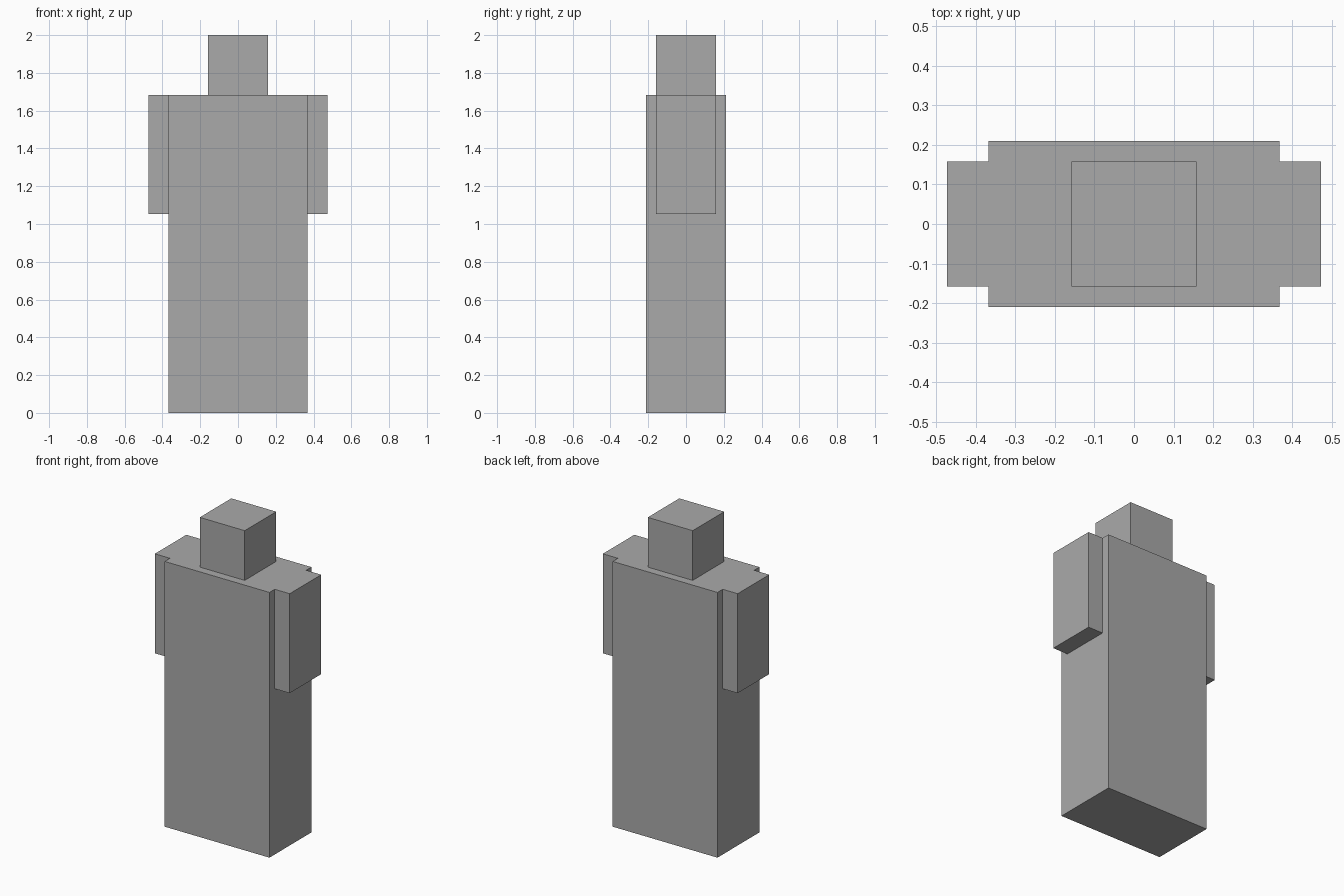
import bpy

cube = bpy.data.objects.get("Cube")
if cube:
    bpy.data.objects.remove(cube, do_unlink=True)

# Whole figure is built on a block grid, 19 blocks tall
U = 2 / 19

grey = bpy.data.materials.new("plain_grey")
grey.use_nodes = True
colour = (0.4, 0.4, 0.4, 1)
grey.diffuse_color = colour
grey.node_tree.nodes["Principled BSDF"].inputs["Base Color"].default_value = colour


def block(name, size, x, bottom):
    """Box with its size, x centre and bottom height given in blocks."""
    bpy.ops.mesh.primitive_cube_add(size=1, location=(x * U, 0, (bottom + size[2] / 2) * U))
    obj = bpy.context.object
    obj.name = name
    obj.scale = [s * U for s in size]
    bpy.ops.object.transform_apply(location=False, rotation=False, scale=True)
    obj.data.materials.append(grey)
    return obj


# Body and head
block("body", (7, 4, 16), 0, 0)
block("head", (3, 3, 3), 0, 16)

# Arms, flush with the shoulders
for side, sign in (("left", 1), ("right", -1)):
    block(side + "_arm", (1, 3, 6), sign * 4, 10)
